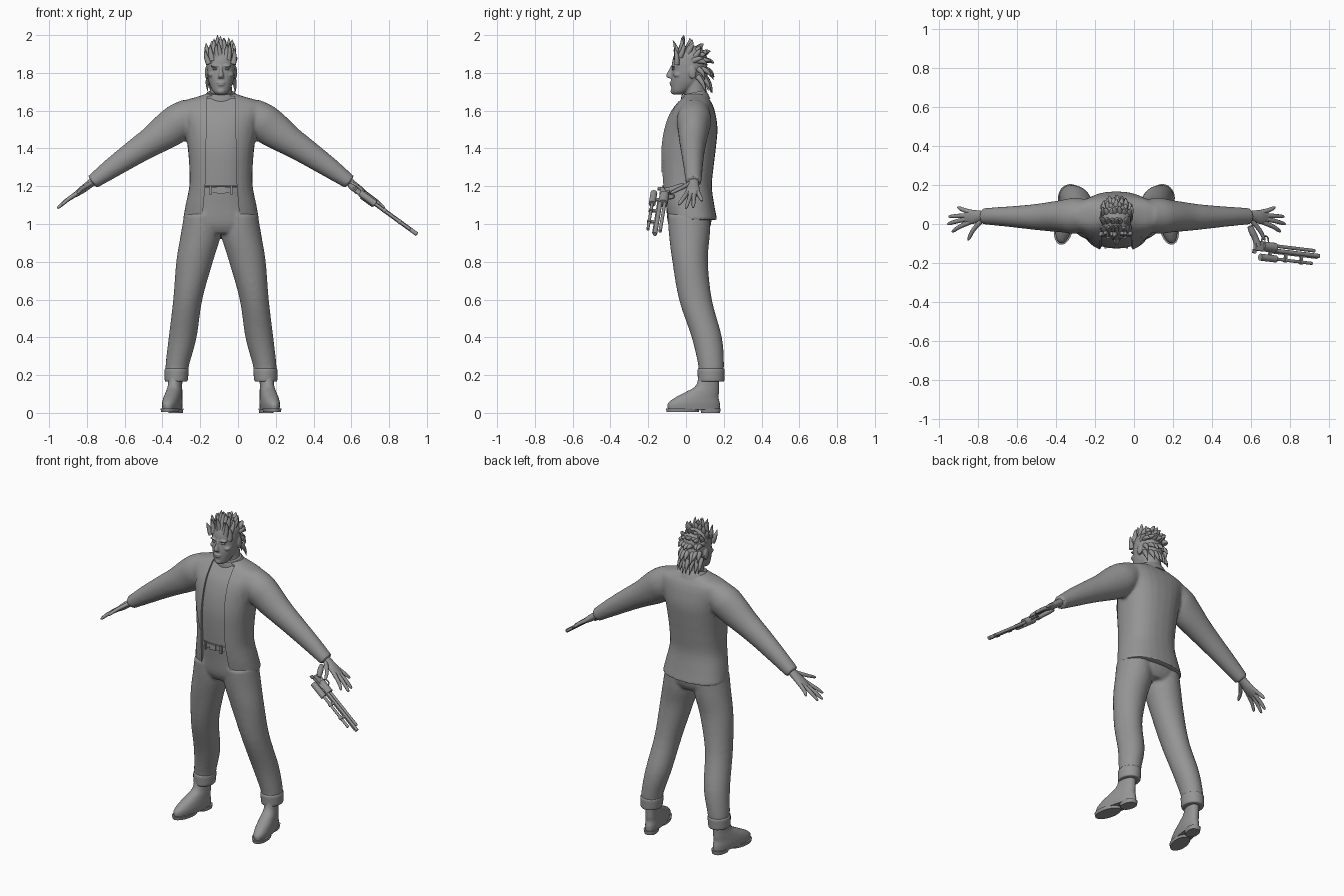
import bpy, bmesh, math, random
from mathutils import Matrix, Vector
from mathutils.bvhtree import BVHTree

random.seed(4)
if "Cube" in bpy.data.objects:
    bpy.data.objects.remove(bpy.data.objects["Cube"])
CENTRE = -0.09   # the body stands left of the origin, the gun fills the rest

grey = bpy.data.materials.new("plain grey")
grey.use_nodes = True
grey.diffuse_color = (0.3, 0.3, 0.3, 1)
grey.node_tree.nodes["Principled BSDF"].inputs["Base Color"].default_value = (0.3, 0.3, 0.3, 1)
MIRROR = Matrix.Scale(-1, 4, (1, 0, 0))
SIDES = (Matrix.Identity(4), MIRROR)


def smooth_rings(rings, steps):
    """Catmull-Rom interpolation through the given sections."""
    out = []
    for i in range(len(rings) - 1):
        p = [Vector(rings[min(max(i + k, 0), len(rings) - 1)]) for k in (-1, 0, 1, 2)]
        for j in range(steps):
            t = j / steps
            out.append(p[1] + (p[2] - p[0]) * t / 2
                       + (p[0] * 2 - p[1] * 5 + p[2] * 4 - p[3]) * t * t / 2
                       + (p[1] * 3 - p[0] - p[2] * 3 + p[3]) * t ** 3 / 2)
    return out + [Vector(rings[-1])]


def loft(bm, rings, n=28, power=1.0, steps=4, matrix=Matrix.Identity(4), spin=0.0):
    """Closed body through elliptical sections (x, y, z, rx, ry)."""
    loops = []
    for x, y, z, rx, ry in smooth_rings(rings, steps):
        loop = []
        for k in range(n):
            a = spin + math.tau * k / n
            c, s = math.cos(a), math.sin(a)
            loop.append(bm.verts.new(matrix @ Vector((
                x + rx * math.copysign(abs(c) ** power, c),
                y + ry * math.copysign(abs(s) ** power, s), z))))
        loops.append(loop)
    for a, b in zip(loops, loops[1:]):
        for k in range(n):
            bm.faces.new((a[k], a[(k + 1) % n], b[(k + 1) % n], b[k]))
    bm.faces.new(loops[0])
    bm.faces.new(loops[-1])


def span(z, half, front, back):
    return (0, (front + back) / 2, z, half, (back - front) / 2)


def ball(bm, centre, radii, matrix=Matrix.Identity(4)):
    m = matrix @ Matrix.Translation(centre) @ Matrix.Diagonal((*radii, 1))
    bmesh.ops.create_uvsphere(bm, u_segments=20, v_segments=12, radius=1, matrix=m)


def box(bm, centre, size, matrix=Matrix.Identity(4)):
    m = matrix @ Matrix.Translation(centre) @ Matrix.Diagonal((*size, 1))
    bmesh.ops.create_cube(bm, size=1, matrix=m)


def finish(name, bm, voxel=0, smooth=0, cutter=None):
    """Make the object; optionally fuse its overlapping volumes and cut it."""
    bmesh.ops.recalc_face_normals(bm, faces=bm.faces)
    me = bpy.data.meshes.new(name)
    bm.to_mesh(me)
    bm.free()
    ob = bpy.data.objects.new(name, me)
    ob.location.x = CENTRE
    bpy.context.collection.objects.link(ob)
    if voxel:
        mod = ob.modifiers.new("fuse", 'REMESH')
        mod.mode, mod.voxel_size = 'VOXEL', voxel
        mod = ob.modifiers.new("soften", 'SMOOTH')
        mod.factor, mod.iterations = 0.5, smooth
    if cutter:
        mod = ob.modifiers.new("cut", 'BOOLEAN')
        mod.object, mod.operation, mod.solver = cutter, 'DIFFERENCE', 'EXACT'
    if ob.modifiers:
        deps = bpy.context.evaluated_depsgraph_get()
        baked = bpy.data.meshes.new_from_object(ob.evaluated_get(deps))
        ob.modifiers.clear()
        ob.data = baked
    ob.data.materials.clear()
    ob.data.materials.append(grey)
    bpy.ops.object.select_all(action='DESELECT')
    ob.select_set(True)
    bpy.context.view_layer.objects.active = ob
    bpy.ops.object.shade_smooth_by_angle(angle=math.radians(40))
    return ob


def strands(name, paths):
    """Tapered round strands; each path is a list of (point, radius)."""
    cu = bpy.data.curves.new(name, 'CURVE')
    cu.dimensions, cu.bevel_depth, cu.bevel_resolution = '3D', 1, 2
    cu.resolution_u, cu.use_fill_caps = 5, True
    for path in paths:
        sp = cu.splines.new('NURBS')
        sp.points.add(len(path) - 1)
        for pt, (co, r) in zip(sp.points, path):
            pt.co, pt.radius = (*co, 1), r
        sp.order_u, sp.use_endpoint_u = 3, True
    cu.materials.append(grey)
    ob = bpy.data.objects.new(name, cu)
    ob.location.x = CENTRE
    bpy.context.collection.objects.link(ob)


# Arm frame: local z runs down the arm, local x across its upper side
ARM = Matrix(((.6, 0, .8, .21), (0, 1, 0, 0), (.8, 0, -.6, 1.575), (0, 0, 0, 1)))

# Jacket: body and sleeves fused, then opened down the front
body = [(1.02, .202, -.10, .166), (1.1, .188, -.117, .15), (1.2, .168, -.132, .137),
        (1.3, .168, -.137, .146), (1.4, .176, -.137, .158), (1.5, .19, -.12, .167),
        (1.58, .215, -.09, .157), (1.63, .225, -.055, .142), (1.655, .19, -.035, .127),
        (1.675, .12, -.02, .115), (1.69, .08, -.01, .1)]
bm = bmesh.new()
loft(bm, [(0, -.2, z, w * 1.414, .19 * 1.414) for z, w in
          ((.95, .108), (1.2, .084), (1.4, .079), (1.8, .072))],
     n=4, steps=3, spin=math.pi / 4)
cutter = finish("opening_cutter", bm)
cutter.hide_render = True
bm = bmesh.new()
loft(bm, [span(*r) for r in body], power=.85)
for side in SIDES:
    loft(bm, [(-.02, .045, -.06, .08, .08), (-.02, .042, .02, .098, .092),
              (-.02, .04, .1, .096, .083), (-.017, .037, .2, .08, .073),
              (-.01, .036, .3, .069, .063), (-.003, .038, .45, .055, .051),
              (0, .04, .59, .039, .042)], matrix=side @ ARM)
jacket = finish("jacket", bm, .0095, 5, cutter)
bpy.data.objects.remove(cutter)

# Lapels laid on the jacket front
tree = BVHTree.FromObject(jacket, bpy.context.evaluated_depsgraph_get())
bm = bmesh.new()
edge = smooth_rings([(1.65, .098), (1.6, .125), (1.5, .165), (1.4, .13), (1.27, .088)], 4)
for side in (1, -1):
    rows = []
    for z, outer in edge:
        row = []
        for k in range(6):
            x = side * (.083 + (outer - .083) * k / 5)
            hit = tree.ray_cast(Vector((x, -1, z)), Vector((0, 1, 0)))[0]
            row.append(Vector((x, (hit.y if hit else -.05) - .005, z)))
        rows.append([bm.verts.new(p) for p in row])
    for a, b in zip(rows, rows[1:]):
        for k in range(5):
            bm.faces.new((a[k], a[k + 1], b[k + 1], b[k]))
bmesh.ops.solidify(bm, geom=bm.faces[:], thickness=.006)
finish("lapels", bm)

# Collar band, lower at the front
bm = bmesh.new()
tilt = Matrix.Translation((0, .045, 1.675)) @ Matrix.Rotation(.2, 4, 'X')
loft(bm, [(0, 0, -.03, .1, .08), (0, 0, 0, .088, .073), (0, 0, .022, .074, .065)], matrix=tilt)
finish("collar", bm)

# Shirt under the jacket
bm = bmesh.new()
loft(bm, [span(z, a - .02, f + .013, b - .02) for z, a, f, b in body[2:]], power=.85)
finish("shirt", bm)

# Trousers: hips and legs fused
bm = bmesh.new()
loft(bm, [span(.95, .12, -.07, .11), span(1.0, .19, -.095, .133),
          span(1.1, .172, -.106, .135), span(1.2, .152, -.117, .118)], power=.9)
for side in SIDES:
    loft(bm, [(.1, .015, 1.05, .095, .113), (.108, .018, .94, .106, .108),
              (.14, .022, .8, .097, .094), (.176, .05, .6, .077, .087),
              (.203, .11, .4, .074, .08), (.23, .132, .26, .063, .069),
              (.236, .133, .2, .058, .064)], matrix=side)
finish("trousers", bm, .009, 5)

# Turned-up cuffs
bm = bmesh.new()
for side in SIDES:
    loft(bm, [(.237, .133, .165, .05, .06), (.237, .133, .17, .06, .069),
              (.236, .133, .2, .063, .071), (.235, .133, .23, .063, .071),
              (.234, .133, .238, .052, .06)], matrix=side)
finish("trouser_cuffs", bm)

# Belt, loops and buckle
bm = bmesh.new()
loft(bm, [span(1.165, .155, -.121, .12), span(1.195, .153, -.122, .12)], power=.9)
box(bm, (0, -.122, 1.18), (.04, .008, .035))
for x in (-.055, .055):
    box(bm, (x, -.119, 1.178), (.01, .014, .05))
finish("belt", bm)

# Boots turned outward, with soles and heels
bm = bmesh.new()
for side in SIDES:
    foot = side @ Matrix.Translation((.24, .13, 0)) @ Matrix.Rotation(.2, 4, 'Z')
    loft(bm, [(0, -.09, .018, .043, .14), (0, -.09, .05, .046, .14),
              (0, -.075, .08, .044, .118), (0, -.045, .11, .04, .09),
              (0, -.015, .15, .036, .06), (0, -.005, .25, .037, .055)], matrix=foot, power=.9)
    loft(bm, [(0, -.15, .004, .045, .087), (0, -.15, .024, .049, .091)], matrix=foot, steps=1)
    loft(bm, [(0, 0, 0, .036, .05), (0, 0, .024, .04, .054)], matrix=foot, steps=1, power=.8)
finish("boots", bm)

# Head: skull, neck and features fused
bm = bmesh.new()
loft(bm, [span(1.685, .022, -.066, -.02), span(1.7, .042, -.075, .01),
          span(1.74, .061, -.08, .07), span(1.78, .071, -.079, .09),
          span(1.82, .076, -.074, .103), span(1.86, .076, -.073, .106),
          span(1.9, .07, -.06, .1), span(1.93, .045, -.035, .07), span(1.942, .015, 0, .03)],
     power=.92)
loft(bm, [(0, .055, 1.62, .075, .065), (0, .05, 1.69, .059, .056), (0, .045, 1.78, .057, .058)])
loft(bm, [(0, -.083, 1.772, .016, .01), (0, -.087, 1.785, .015, .019),
          (0, -.078, 1.815, .008, .014), (0, -.068, 1.84, .009, .01)], n=16)
ball(bm, (0, -.077, 1.748), (.024, .011, .005))
ball(bm, (0, -.076, 1.737), (.02, .011, .006))
ball(bm, (0, -.068, 1.703), (.022, .014, .016))
for side in SIDES:
    ball(bm, (.031, -.067, 1.837), (.026, .012, .007), side)
    ball(bm, (.05, -.04, 1.79), (.018, .028, .014), side)
    ball(bm, (.077, .035, 1.802), (.009, .02, .034), side)
finish("head", bm, .0045, 3)
bm = bmesh.new()
for side in SIDES:
    ball(bm, (.031, -.066, 1.82), (.014, .009, .006), side)
finish("eyes", bm)

# Hair: cap with swept-back spikes, (root y, root z, tip y, tip z) front to back
bm = bmesh.new()
ball(bm, (0, .024, 1.872), (.077, .088, .074))
ball(bm, (0, .065, 1.8), (.06, .05, .09))
finish("hair_cap", bm)
rows = [(-.05, 1.88, -.062, 1.965), (-.03, 1.915, -.018, 1.998), (.01, 1.93, .03, 1.985),
        (.05, 1.92, .085, 1.96), (.08, 1.9, .125, 1.915), (.095, 1.865, .145, 1.85),
        (.1, 1.82, .145, 1.775), (.095, 1.78, .135, 1.705)]
spikes = []
for i, (y0, z0, y1, z1) in enumerate(rows):
    for k in range(7):
        s = k / 3 - 1 + random.uniform(-.1, .1)
        drop = s * s * (.03 if i < 5 else 0)
        pull = s * s * (.035 if i > 3 else 0)
        root = Vector((.06 * s, y0 - pull, z0 - drop))
        tip = Vector((.07 * s, y1 - pull, z1 - drop)) + Vector(
            [random.uniform(-.012, .008) for _ in range(3)])
        bend = (root + tip) / 2 + Vector((.012 * s, .012, .012))
        spikes.append([(root, .016), (bend, .014), (tip, .001)])
strands("hair_spikes", spikes)

# Hands: palm and spread fingers, (root y, root reach, tip y, tip reach)
bm = bmesh.new()
for side in SIDES:
    loft(bm, [(0, .04, .55, .024, .028), (0, .04, .61, .021, .028),
              (0, .036, .66, .019, .037), (0, .036, .705, .012, .034)], matrix=side @ ARM)
finish("palms", bm)
fingers = []
for y0, t0, y1, t1 in ((.01, .695, -.038, .79), (.028, .7, 0, .82), (.044, .7, .038, .812),
                       (.06, .685, .085, .755), (.02, .62, -.08, .69)):
    for side in SIDES:
        m = side @ ARM
        fingers.append([(m @ Vector((0, y0, t0 - .02)), .013),
                        (m @ Vector((.006, (y0 + y1) / 2, (t0 + t1) / 2)), .011),
                        (m @ Vector((0, y1, t1 - .006)), .009), (m @ Vector((0, y1, t1)), .004)])
strands("fingers", fingers)

# Pistol lying flat by the left hand: local z along the barrel, local x to its top
along = Vector((.33, -.04, -.24)).normalized()
across = along.cross(Vector((0, -1, 0))).normalized()
top = across.cross(along)
GUN = Matrix.Translation((.75, -.105, 1.155)) @ Matrix((top, across, along)).transposed().to_4x4()


def rod(bm, x, z0, z1, r):
    loft(bm, [(x, 0, z0, r, r), (x, 0, z1, r, r)], n=16, steps=1, matrix=GUN)


bm = bmesh.new()
rod(bm, .0, .02, .33, .009)
rod(bm, .024, 0, .36, .011)
rod(bm, .008, .0, .08, .024)
box(bm, (.01, 0, -.02), (.05, .022, .06), GUN)
box(bm, (.036, 0, .2), (.008, .008, .3), GUN)
box(bm, (.04, 0, -.05), (.02, .008, .02), GUN)
finish("pistol_barrel", bm)
bm = bmesh.new()
rod(bm, .066, .06, .32, .008)
rod(bm, .066, -.01, .09, .018)
for z in (.05, .15, .25):
    box(bm, (.05, 0, z), (.04, .01, .016), GUN)
    rod(bm, .066, z - .008, z + .008, .012)
finish("pistol_sight", bm)
grip = [((.01, -.03), .018), ((-.03, -.05), .016), ((-.06, -.075), .018), ((-.085, -.09), .014)]
guard = [((-.005, -.01), .004), ((-.045, -.01), .004), ((-.045, .035), .004), ((-.01, .035), .004)]
strands("pistol_grip_and_guard", [[(GUN @ Vector((x, 0, z)), r) for (x, z), r in path]
                                  for path in (grip, guard)])
